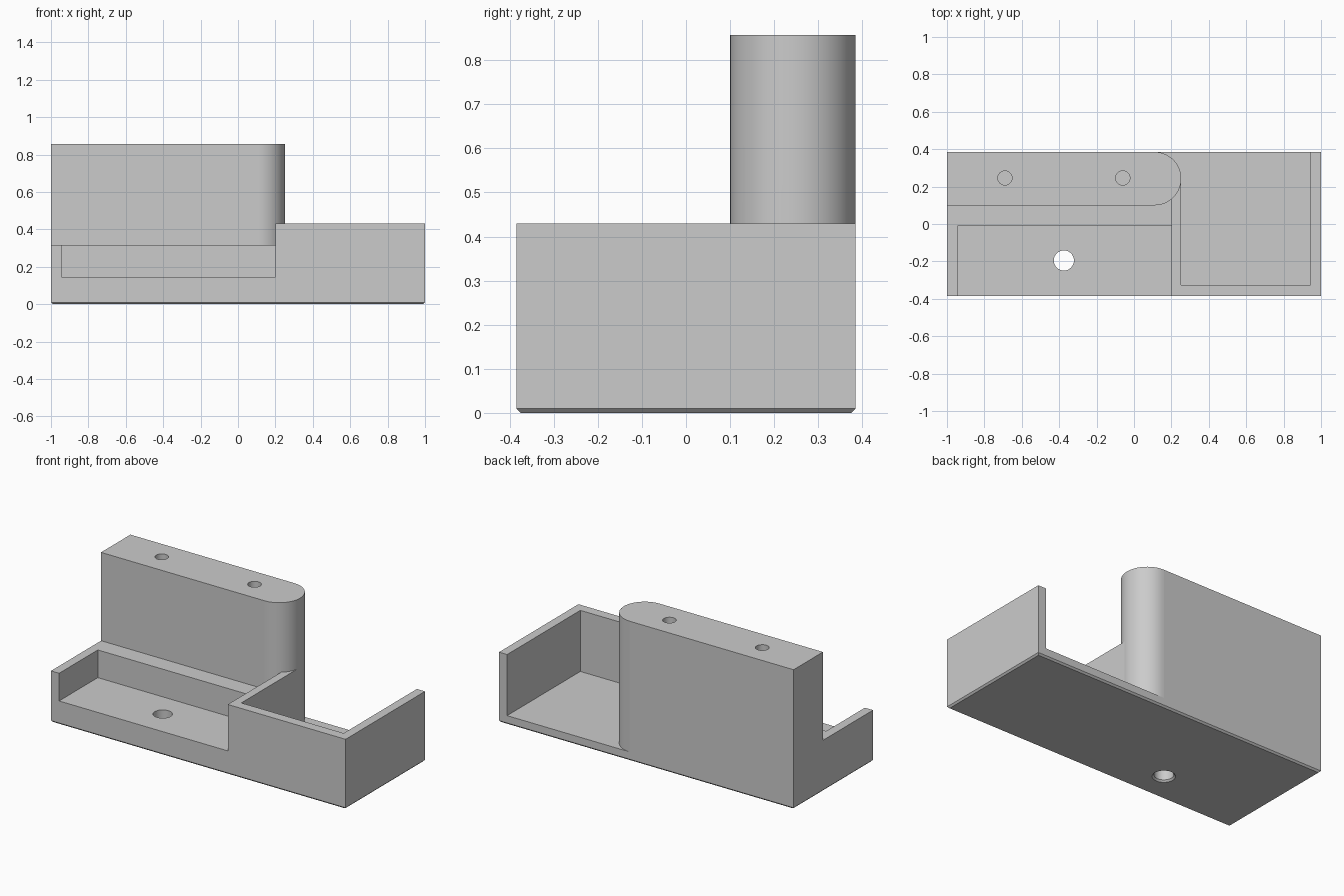
import bpy, bmesh, math

if "Cube" in bpy.data.objects:
    bpy.data.objects.remove(bpy.data.objects["Cube"], do_unlink=True)

HALF_Y = 0.385
WALL_X = 0.25          # inner face of the open bin's side wall
COL_R = 0.1425         # radius of the column's rounded end
COL_Y = HALF_Y - COL_R

grey = bpy.data.materials.new("light_grey")
grey.use_nodes = True
grey.diffuse_color = (0.6, 0.6, 0.6, 1)
grey.node_tree.nodes["Principled BSDF"].inputs["Base Color"].default_value = (0.6, 0.6, 0.6, 1)


def finish(name, bm):
    bmesh.ops.recalc_face_normals(bm, faces=bm.faces)
    mesh = bpy.data.meshes.new(name)
    bm.to_mesh(mesh)
    bm.free()
    mesh.materials.append(grey)
    obj = bpy.data.objects.new(name, mesh)
    bpy.context.collection.objects.link(obj)
    return obj


def prism(name, outline, z0, z1, chamfer=0):
    """Extrude an outline upwards, optionally chamfering its bottom rim."""
    bm = bmesh.new()
    base = bm.faces.new([bm.verts.new((x, y, z0)) for x, y in outline])
    ext = bmesh.ops.extrude_face_region(bm, geom=[base], use_keep_orig=True)
    for v in ext["geom"]:
        if isinstance(v, bmesh.types.BMVert):
            v.co.z = z1
    if chamfer:
        bmesh.ops.bevel(bm, geom=list(base.edges), offset=chamfer, segments=1,
                        affect='EDGES')
    return finish(name, bm)


def rect(x0, x1, y0, y1):
    return [(x0, y0), (x1, y0), (x1, y1), (x0, y1)]


def drill(name, x, y, z0, z1, r0, r1):
    bm = bmesh.new()
    bmesh.ops.create_cone(bm, cap_ends=True, segments=32, radius1=r0, radius2=r1,
                          depth=z1 - z0)
    bmesh.ops.translate(bm, verts=bm.verts, vec=(x, y, (z0 + z1) / 2))
    return finish(name, bm)


def combine(target, tool, operation):
    mod = target.modifiers.new("combine", 'BOOLEAN')
    mod.operation, mod.solver, mod.object = operation, 'EXACT', tool
    bpy.context.view_layer.update()
    result = bpy.data.meshes.new_from_object(
        target.evaluated_get(bpy.context.evaluated_depsgraph_get()))
    target.modifiers.clear()
    target.data = result
    bpy.data.objects.remove(tool, do_unlink=True)


# Base block with chamfered foot
stand = prism("desk_stand", rect(-1, 1, -HALF_Y, HALF_Y), 0, 0.43, 0.01)

# Lowered shelf, front tray and the bin that opens to the back
bin_outline = [(WALL_X, -0.325), (0.945, -0.325), (0.945, 0.5),
               (0.11, 0.5), (0.11, COL_Y), (WALL_X, COL_Y)]
for cutter in (prism("shelf_cut", rect(-1.2, 0.2, -0.6, 0.6), 0.315, 0.6),
               prism("tray_cut", rect(-0.945, 0.2, -0.6, -0.01), 0.145, 0.6),
               prism("bin_cut", bin_outline, 0.055, 0.6)):
    combine(stand, cutter, 'DIFFERENCE')

# Tall column with a half-round end
steps = 32
arc = [(0.11 + COL_R * math.sin(math.pi * i / steps),
        COL_Y - COL_R * math.cos(math.pi * i / steps)) for i in range(steps + 1)]
column = prism("column", [(-1, HALF_Y), (-1, COL_Y - COL_R)] + arc, 0.03, 0.857)
combine(stand, column, 'UNION')

# Through hole in the tray with a chamfered mouth, and two blind holes on top
for cutter in (drill("tray_hole", -0.375, -0.195, -0.1, 0.3, 0.054, 0.054),
               drill("tray_hole_mouth", -0.375, -0.195, -0.01, 0.01, 0.074, 0.054),
               drill("left_hole", -0.06, 0.246, 0.5, 1, 0.038, 0.038),
               drill("right_hole", -0.69, 0.246, 0.5, 1, 0.038, 0.038)):
    combine(stand, cutter, 'DIFFERENCE')

# Merge coplanar faces left by the cuts
bm = bmesh.new()
bm.from_mesh(stand.data)
bmesh.ops.remove_doubles(bm, verts=bm.verts, dist=0.0002)
bmesh.ops.dissolve_limit(bm, angle_limit=math.radians(1), verts=bm.verts, edges=bm.edges)
bm.to_mesh(stand.data)
bm.free()

# Smooth the round surfaces, keep the large planes flat
bpy.ops.object.select_all(action='DESELECT')
stand.select_set(True)
bpy.context.view_layer.objects.active = stand
bpy.ops.object.shade_smooth_by_angle(angle=math.radians(30))
for face in stand.data.polygons:
    if face.area > 0.05:
        face.use_smooth = False
